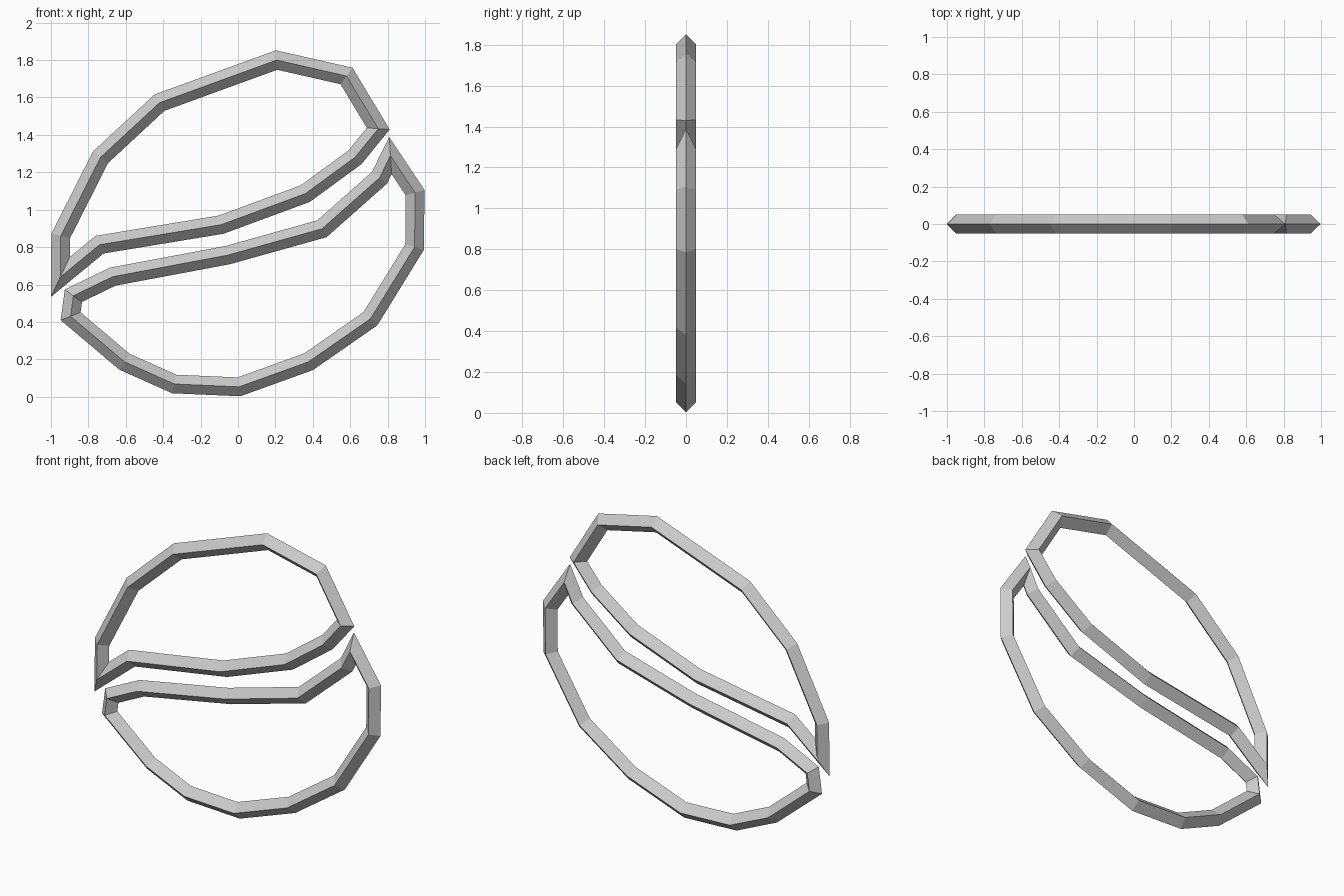
import bpy, bmesh
from mathutils import Vector

cube = bpy.data.objects.get("Cube")
if cube:
    bpy.data.objects.remove(cube, do_unlink=True)

R = 0.05  # half width of the diamond-shaped bar

grey = bpy.data.materials.new("light_grey")
grey.use_nodes = True
colour = (0.6, 0.6, 0.6, 1)
grey.diffuse_color = colour
grey.node_tree.nodes["Principled BSDF"].inputs["Base Color"].default_value = colour


def diamond_frame(name, path):
    """Sweep a diamond section round a closed path in XZ with mitred corners."""
    pts = [Vector(p) for p in path]
    bm = bmesh.new()
    rings = []
    for i, p in enumerate(pts):
        a = (p - pts[i - 1]).normalized()
        b = (pts[(i + 1) % len(pts)] - p).normalized()
        na, nb = Vector((-a.y, a.x)), Vector((-b.y, b.x))
        m = (na + nb) * (R / (1 + na.dot(nb)))
        rings.append([bm.verts.new(v) for v in (
            (p.x + m.x, 0, p.y + m.y), (p.x, -R, p.y),
            (p.x - m.x, 0, p.y - m.y), (p.x, R, p.y))])
    for i, ring in enumerate(rings):
        prev = rings[i - 1]
        for k in range(4):
            j = (k + 1) % 4
            bm.faces.new((prev[k], prev[j], ring[j], ring[k]))
    bmesh.ops.recalc_face_normals(bm, faces=bm.faces)
    mesh = bpy.data.meshes.new(name)
    bm.to_mesh(mesh)
    bm.free()
    mesh.materials.append(grey)
    bpy.context.collection.objects.link(bpy.data.objects.new(name, mesh))


# Upper half of the split oval
diamond_frame("upper_frame", [
    (.206, 1.8), (.58, 1.715), (.75, 1.433), (.625, 1.28), (.36, 1.086),
    (-.09, .92), (-.74, .813), (-.95, .64), (-.948, .86), (-.735, 1.28),
    (-.42, 1.572)])

# Lower half of the split oval
diamond_frame("lower_frame", [
    (.815, 1.289), (.947, 1.091), (.944, .8), (.708, .417), (.377, .187),
    (.005, .053), (-.34, .068), (-.607, .187), (-.895, .43), (-.88, .54),
    (-.67, .642), (-.056, .757), (.449, .898), (.757, 1.171)])
